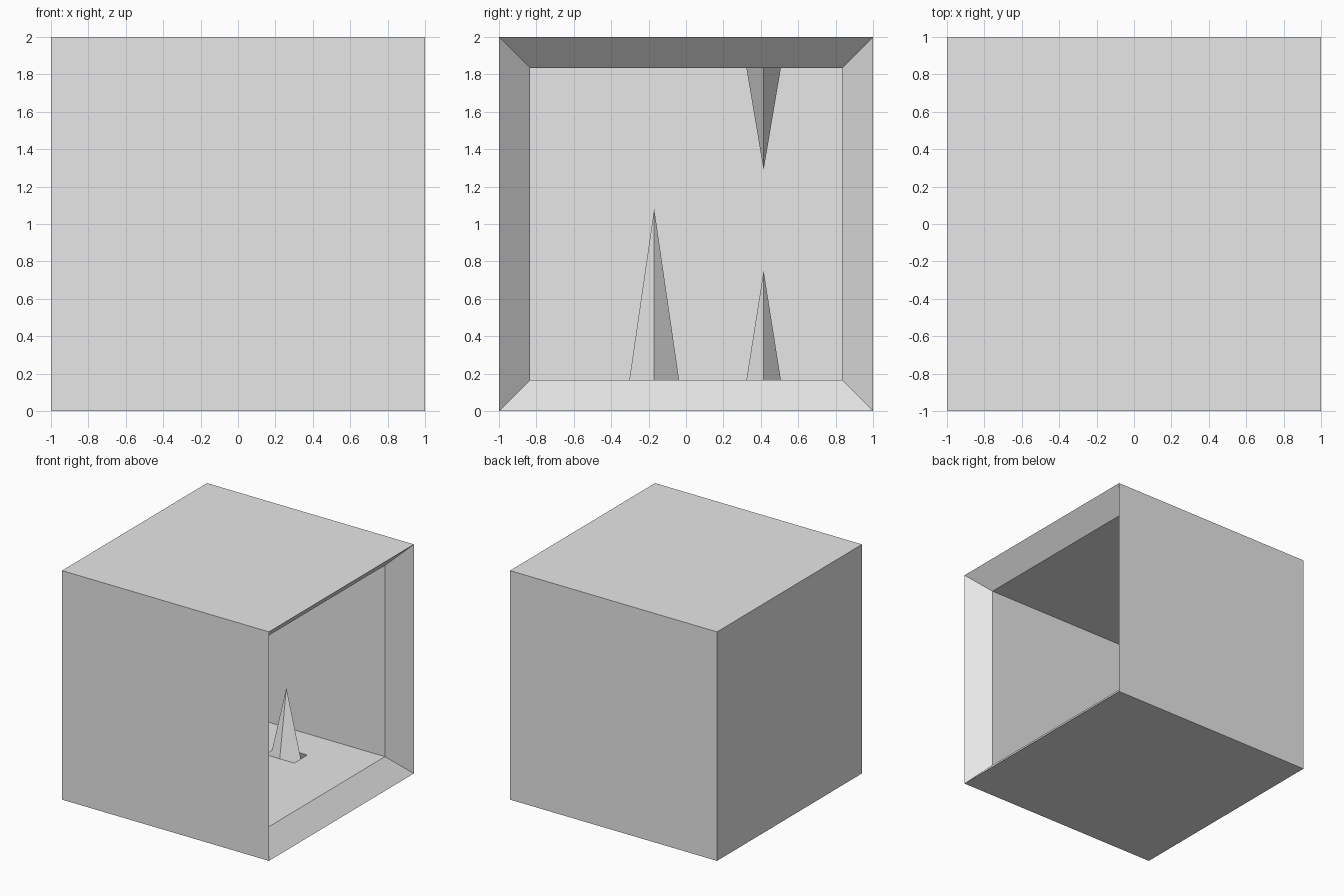
import bpy
import bmesh
from mathutils import Vector

if "Cube" in bpy.data.objects:
    bpy.data.objects.remove(bpy.data.objects["Cube"], do_unlink=True)

OUTER, INNER = 1.0, 0.835

grey = bpy.data.materials.new("stone_grey")
grey.use_nodes = True
grey.diffuse_color = (0.8, 0.8, 0.8, 1)
grey.node_tree.nodes["Principled BSDF"].inputs["Base Color"].default_value = (0.8, 0.8, 0.8, 1)


def finish(bm, name):
    mesh = bpy.data.meshes.new(name)
    bm.to_mesh(mesh)
    bm.free()
    mesh.materials.append(grey)
    obj = bpy.data.objects.new(name, mesh)
    bpy.context.collection.objects.link(obj)
    return obj


def open_box(bm, half):
    """Box with its +x side removed; returns its faces and open edges."""
    verts = bmesh.ops.create_cube(bm, size=2 * half)["verts"]
    for v in verts:
        v.co.z += OUTER
    faces = list({f for v in verts for f in v.link_faces})
    side = next(f for f in faces if f.normal.x > 0.9)
    faces.remove(side)
    rim = list(side.edges)
    bmesh.ops.delete(bm, geom=[side], context="FACES_ONLY")
    return faces, rim


# Hollow box: outer shell, inward-facing cavity and the sloped rim joining them
bm = bmesh.new()
outer_faces, outer_rim = open_box(bm, OUTER)
bm.normal_update()
inner_faces, inner_rim = open_box(bm, INNER)
bmesh.ops.reverse_faces(bm, faces=inner_faces)
bmesh.ops.bridge_loops(bm, edges=outer_rim + inner_rim)
bmesh.ops.recalc_face_normals(bm, faces=bm.faces)
finish(bm, "cave_box")


def spike(name, x, y, half_x, half_y, base_z, tip_z):
    """Pulled-up grid point: four folded quads around one tip."""
    bm = bmesh.new()
    up = 1 if tip_z > base_z else -1
    lift = base_z + up * 0.001

    def point(i, j):
        z = tip_z if i == j == 0 else lift
        return bm.verts.new(Vector((x + i * half_x, y + j * half_y, z)))

    grid = {(i, j): point(i, j) for i in (-1, 0, 1) for j in (-1, 0, 1)}
    for i in (-1, 1):
        for j in (-1, 1):
            # Start at a side point so the quad folds along the spike's foot
            quad = [grid[i, 0], grid[i, j], grid[0, j], grid[0, 0]]
            if i * j * up < 0:
                quad = [quad[0], quad[3], quad[2], quad[1]]
            bm.faces.new(quad)
    bm.normal_update()
    return finish(bm, name)


FLOOR, CEILING = OUTER - INNER, OUTER + INNER
spike("tall_floor_spike", -0.2, -0.17, 0.14, 0.133, FLOOR, 1.08)
spike("short_floor_spike", 0.177, 0.415, 0.14, 0.092, FLOOR, 0.75)
spike("ceiling_spike", 0.15, 0.415, 0.14, 0.092, CEILING, 1.29)
